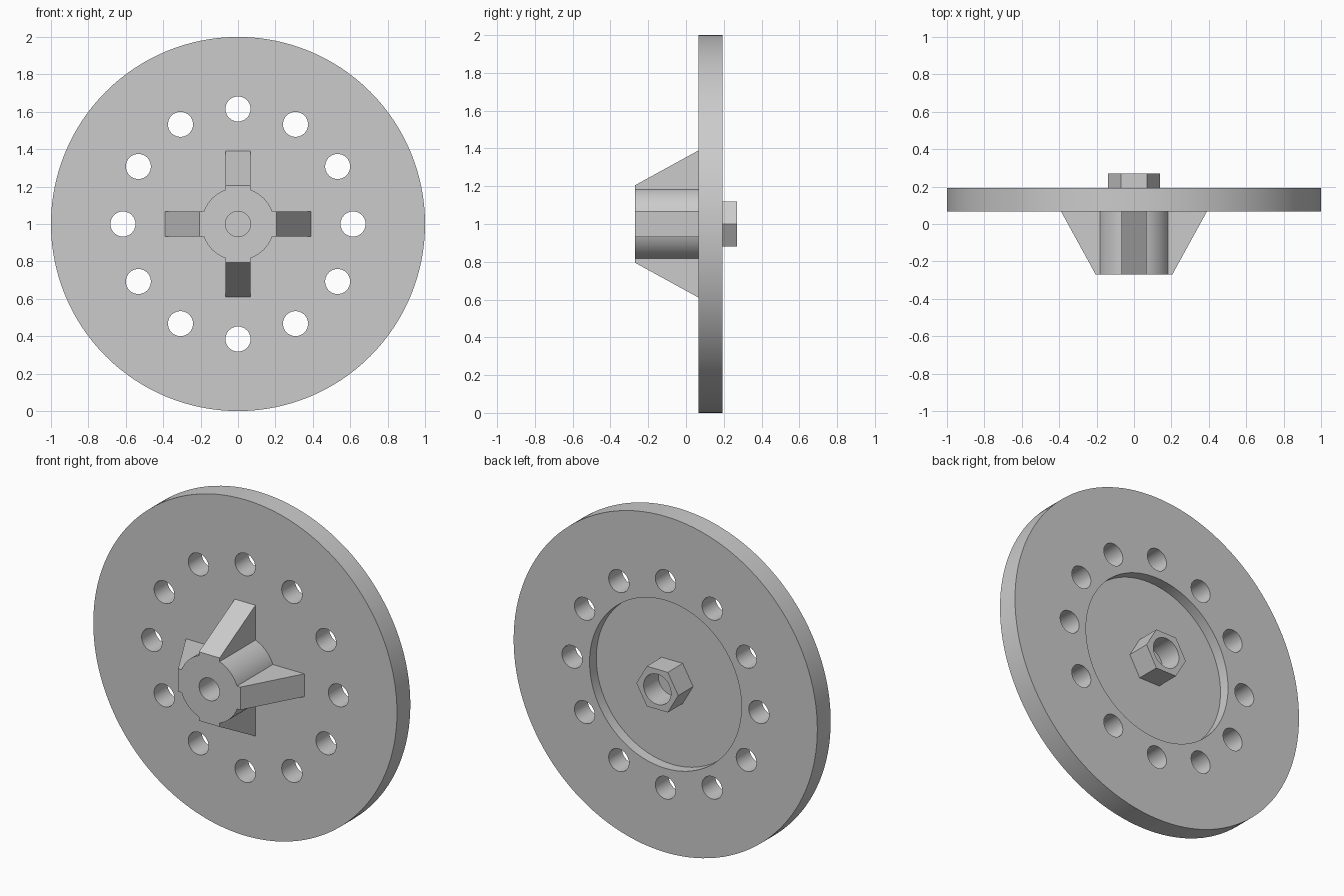
import bpy, bmesh, math

cube = bpy.data.objects.get("Cube")
if cube:
    bpy.data.objects.remove(cube, do_unlink=True)

grey = bpy.data.materials.new("light grey")
grey.use_nodes = True
colour = (0.6, 0.6, 0.6, 1)
grey.diffuse_color = colour
grey.node_tree.nodes["Principled BSDF"].inputs["Base Color"].default_value = colour

FRONT, BACK = -0.27, 0.27          # hub face and nut face
DISC_FRONT, DISC_BACK = 0.067, 0.193
FLOOR = 0.13                       # floor of the rear recess


def extrude(name, points, offset):
    """Solid made by sweeping a planar outline along an offset vector."""
    bm = bmesh.new()
    face = bm.faces.new([bm.verts.new(p) for p in points])
    swept = bmesh.ops.extrude_face_region(bm, geom=[face])["geom"]
    bmesh.ops.translate(bm, vec=offset,
                        verts=[v for v in swept if isinstance(v, bmesh.types.BMVert)])
    bmesh.ops.recalc_face_normals(bm, faces=bm.faces)
    mesh = bpy.data.meshes.new(name)
    bm.to_mesh(mesh)
    bm.free()
    mesh.materials.append(grey)
    obj = bpy.data.objects.new(name, mesh)
    bpy.context.collection.objects.link(obj)
    return obj


def cylinder(name, radius, y0, y1, sides=48, x=0, z=1):
    angles = [math.tau * i / sides for i in range(sides)]
    outline = [(x + radius * math.cos(a), y0, z + radius * math.sin(a)) for a in angles]
    return extrude(name, outline, (0, y1 - y0, 0))


def combine(obj, tool, operation):
    mod = obj.modifiers.new(operation, "BOOLEAN")
    mod.operation, mod.object, mod.solver = operation, tool, "EXACT"
    bpy.context.view_layer.objects.active = obj
    bpy.ops.object.modifier_apply(modifier=mod.name)
    bpy.data.objects.remove(tool, do_unlink=True)


# Disc with rear recess and a ring of bolt holes
disc = cylinder("disc", 1, DISC_FRONT, DISC_BACK, 128)
combine(disc, cylinder("recess_cutter", 0.5, FLOOR, 0.4, 96), "DIFFERENCE")
for i in range(12):
    a = math.tau * i / 12
    hole = cylinder("bolt_hole_cutter", 0.067, 0, 0.4, 32,
                    0.615 * math.cos(a), 1 + 0.615 * math.sin(a))
    combine(disc, hole, "DIFFERENCE")

# Hub with four tapered ribs, made from two crossing plates
hub = cylinder("ribbed_hub", 0.195, FRONT, DISC_FRONT, 64)
taper = [(-0.39, DISC_FRONT), (-0.205, FRONT), (0.205, FRONT), (0.39, DISC_FRONT)]
half = 0.068
combine(hub, extrude("side_ribs", [(r, y, 1 - half) for r, y in taper],
                     (0, 0, 2 * half)), "UNION")
combine(hub, extrude("upright_ribs", [(-half, y, 1 + r) for r, y in taper],
                     (2 * half, 0, 0)), "UNION")
combine(hub, cylinder("bore_cutter", 0.067, -0.4, DISC_FRONT - 0.002), "DIFFERENCE")

# Hexagonal nut with a blind socket
nut = cylinder("hex_nut", 0.138, FLOOR, BACK, 6)
combine(nut, cylinder("socket_cutter", 0.09, FLOOR + 0.002, 0.4), "DIFFERENCE")

# Smooth the round walls, keep edges sharp
for obj in (disc, hub, nut):
    bpy.ops.object.select_all(action="DESELECT")
    obj.select_set(True)
    bpy.context.view_layer.objects.active = obj
    bpy.ops.object.shade_smooth_by_angle(angle=math.radians(30))
